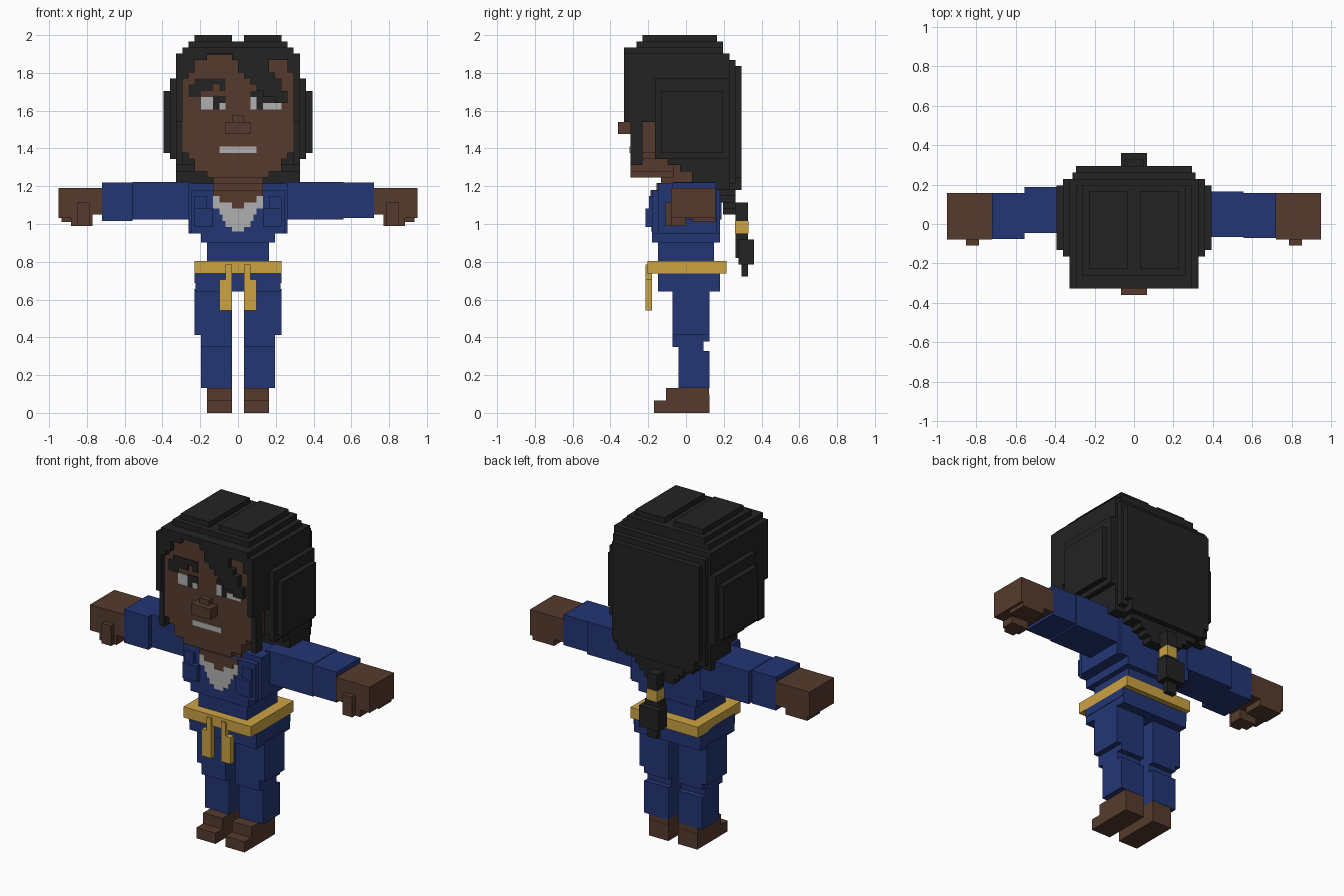
import bpy, bmesh

if "Cube" in bpy.data.objects:
    bpy.data.objects.remove(bpy.data.objects["Cube"])

U = 2 / 61  # one block


def material(name, rgb):
    m = bpy.data.materials.new(name)
    lin = [((c / 255 + 0.055) / 1.055) ** 2.4 for c in rgb]
    m.diffuse_color = (*lin, 1)
    m.use_nodes = True
    m.node_tree.nodes["Principled BSDF"].inputs["Base Color"].default_value = m.diffuse_color
    return m


HAIR = material("black", (35, 35, 35))
SKIN = material("brown skin", (86, 59, 45))
BLUE = material("blue cloth", (35, 54, 117))
GOLD = material("gold", (204, 163, 68))
WHITE = material("off white", (176, 176, 176))


def part(name, mat, boxes, mirror=False):
    """One object from blocks (x0, x1, y0, y1, z0, z1) measured in block units."""
    bm = bmesh.new()
    both = [(-b[1], -b[0], *b[2:]) for b in boxes] if mirror else []
    for x0, x1, y0, y1, z0, z1 in list(boxes) + both:
        r = bmesh.ops.create_cube(bm, size=1)
        for v in r["verts"]:
            v.co.x = (x1 if v.co.x > 0 else x0) * U
            v.co.y = (y1 if v.co.y > 0 else y0) * U
            v.co.z = (z1 if v.co.z > 0 else z0) * U
    me = bpy.data.meshes.new(name)
    bm.to_mesh(me)
    bm.free()
    me.materials.append(mat)
    ob = bpy.data.objects.new(name, me)
    bpy.context.collection.objects.link(ob)
    return ob


def plate(name, mat, rows, y=-9, t=0.15):
    """Thin painted rows (x0, x1, z0, z1) lying on a front plane."""
    part(name, mat, [(a, b, y - t, y, c, d) for a, b, c, d in rows])


# Head and neck
part("face", SKIN, [
    (-8.95, 8.95, -9, -4, 42, 57.9),
    (-8, 8, -9, -3, 41, 42), (-7, 7, -9, -2, 39, 41), (-5, 5, -9, -2, 38, 39),
])
part("nose", SKIN, [(-2, 2, -11, -9, 45, 47), (-1, 1, -10, -9, 47, 48)])
part("neck", SKIN, [(-4, 4, -4, 3, 35, 40)])

# Hair: back mass, stepped hem, stepped crown, layered side puffs
part("hair_back", HAIR, [
    (-10, 10, -5, 7, 42, 57), (-9, 9, 5, 9, 38, 56), (-9.5, 9.5, 5, 8, 37, 57),
    (-10, 10, -3, 7, 40, 42), (-10, 10, -1, 7, 39, 40), (-10, 10, 1, 7, 37, 39),
    (-10, 10, 3, 7, 36, 37), (-8, 8, 4, 9, 36, 38), (-7, 7, 5, 8, 35, 36),
    (-5, 5, 5.6, 8, 34, 35), (-4, 4, 6, 8, 33, 34), (-3, 3, 6, 8, 32, 33),
])
part("hair_crown", HAIR, [
    (-10, 10, -8, 7, 56, 58), (-9, 9, -9, 6, 58, 59), (-8, 8, -8, 6, 59, 60),
    (-7, -1, -7, 5, 60, 61), (1, 7, -7, 5, 60, 61),
])
part("hair_sides", HAIR, [
    (10, 11, -5, 7, 41, 54), (11, 12, -4, 6, 42, 52),
    (9, 10, -10, -5, 47, 58), (9, 10, -9, -7, 40, 47),
], mirror=True)

# Fringe: swept locks, one row of blocks per height
fringe = {
    58: [(-9, -4), (-4, 9)], 57: [(-9, -5), (-1, 9)],
    56: [(-9, -7), (0, 5), (8, 9)], 55: [(-9, -7), (0, 5), (8, 9)],
    54: [(-9, -8), (1, 6)], 53: [(2, 7)], 52: [(3, 7)], 51: [(4, 8)], 50: [(6, 8)],
}
part("hair_fringe", HAIR, [(a, b, -10, -8.9, z, z + 1)
                           for z, runs in fringe.items() for a, b in runs])

# Ponytail
part("ponytail", HAIR, [
    (-1, 1, 8, 10, 31, 34), (-1.5, 1.5, 8, 10, 25, 29),
    (-2, 2, 8.5, 11, 24, 28), (-1, 1, 9, 10, 22, 25),
])
part("ponytail_band", GOLD, [(-1.1, 1.1, 7.9, 10.1, 29, 31)])

# Painted face
plate("eye_whites", WHITE, [(-6, -4, 49, 51), (-3, -2, 49, 50), (2, 3, 49, 51), (4, 7, 49, 51)])
plate("eye_darks", HAIR, [
    (-8, -6, 51, 52), (-8, -4, 52, 53), (-7, -2, 53, 54), (-3, -2, 52, 53),
    (-4, -3, 49, 51), (-4, -2, 50, 51.2), (3, 4, 49, 51), (2, 4, 51, 52),
    (4, 6, 50, 52),
], t=0.2)
plate("mouth", WHITE, [(-3, 3, 42, 43)])

# Torso
part("torso", BLUE, [
    (-8, 8, -4.5, 5, 29, 37), (-7.5, 7.5, -5.5, 5.5, 29, 36),
    (-6, 6, -5.5, 5.5, 27.5, 29), (-5, 5, -4.5, 4.5, 24, 27.5),
])
part("lapels", BLUE, [(4, 7, -6.5, -5, 30, 33), (5, 7, -6, -5, 33, 35)], mirror=True)
plate("shirt", WHITE, [
    (-4, 4, 33, 35), (-3, 3, 32, 33), (-2.5, 2.5, 31, 32), (-2, 2, 30, 31), (-1, 1, 29.3, 30),
], y=-5.5)
plate("neckline", SKIN, [(-4, 4, 35, 36), (-3, 3, 34, 35), (-1, 1, 33, 34)], y=-5.5, t=0.25)
part("neck_base", SKIN, [(-4, 4, -4.8, 0, 35.5, 37.1)])

# Arms and hands
part("right_sleeve", BLUE, [(7, 17, -2, 5, 31.2, 37.3), (17, 22, -2.2, 4.8, 31.5, 37.2)])
part("left_sleeve", BLUE, [(-17, -7, -1.4, 5.7, 31.2, 37.3), (-22, -17, -2.3, 4.8, 31, 37.2)])
part("hands", SKIN, [
    (22, 29, -2.4, 4.8, 32, 36.3), (26, 29, -2.4, 4.8, 31.5, 32.5),
    (23.5, 27, -2.4, 0, 30.2, 32), (24, 26, -3.3, -2, 30.2, 34),
    (24, 28.5, 1, 4.8, 30.8, 32),
], mirror=True)

# Belt with hanging ends
part("belt", GOLD, [(-7, 7, -6.2, 6.5, 22.5, 24.5)])
part("belt_ends", GOLD, [(1, 3, -6.5, -5.5, 16.5, 21.5), (1, 2, -6.5, -5.5, 21.5, 24)], mirror=True)

# Trousers and shoes
part("hips", BLUE, [(-7, 7, -4.5, 5.5, 21, 23), (-6.9, 6.9, -4.5, 5.5, 19.6, 21)])
part("trouser_legs", BLUE, [
    (1, 7, -2.2, 3.8, 12.6, 20), (1, 6, -2.2, 3.8, 11.5, 13),
    (1, 6, -2.2, 2.8, 10.6, 12), (1, 6, -1.2, 2.8, 9, 11), (1, 6, -1.2, 3.8, 4, 10),
], mirror=True)
part("shoes", SKIN, [
    (1, 5, -5.2, 3.8, 0, 2), (1, 5, -3.2, 3.8, 2, 3), (1, 5, -3.2, 3.75, 3, 4),
], mirror=True)
